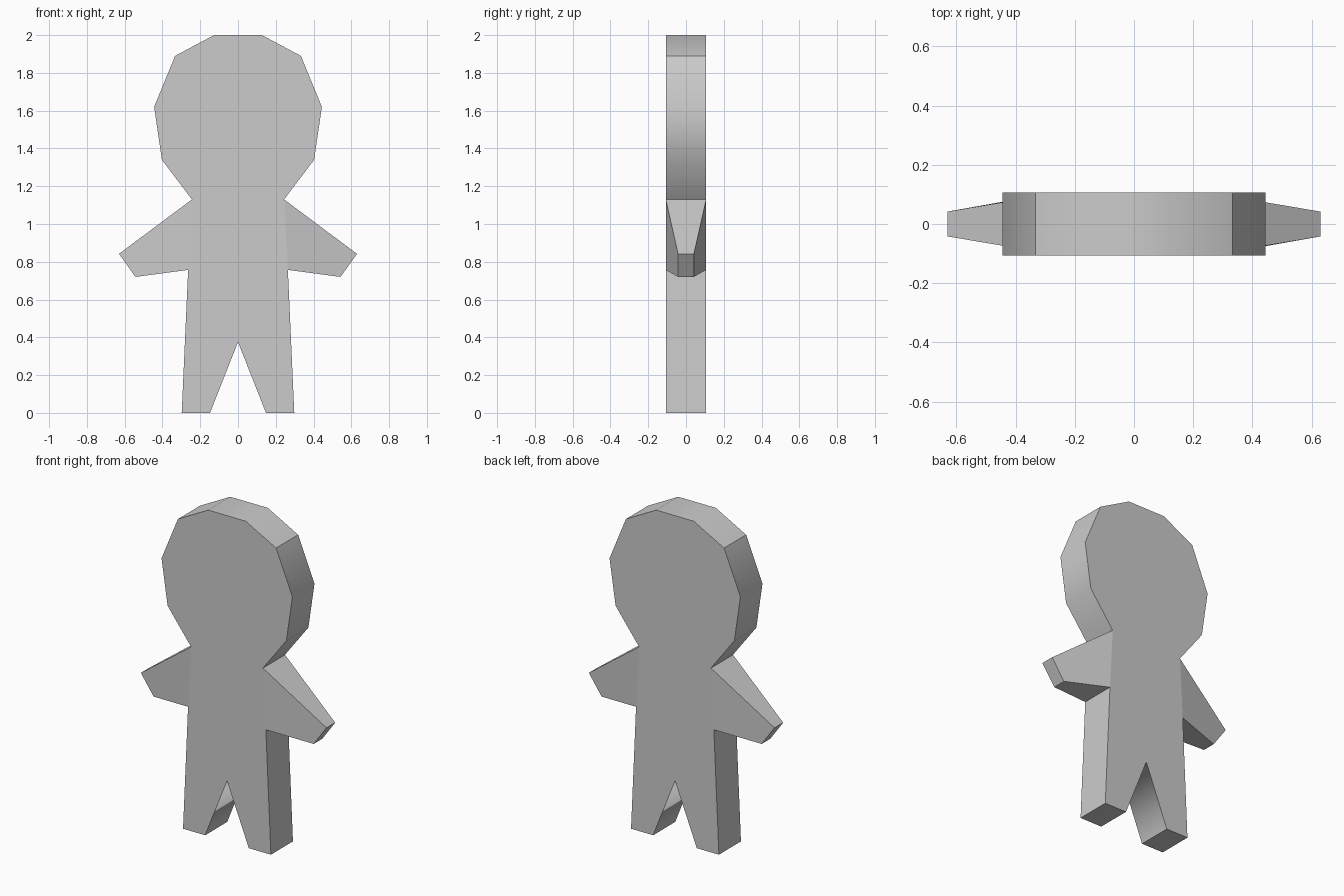
import bpy
import bmesh
from math import radians
from mathutils import Vector

cube = bpy.data.objects.get("Cube")
if cube:
    bpy.data.objects.remove(cube, do_unlink=True)

DEPTH = 0.107       # half thickness of the body
HAND_DEPTH = 0.042  # half thickness at the hand

# Left half of the outline, from the crown down to the inner foot
half = [(0.127, 2.0), (0.333, 1.89), (0.444, 1.62), (0.403, 1.34),
        (0.244, 1.13), (0.264, 0.757), (0.298, 0), (0.148, 0)]
crotch = (0, 0.375)
hand_top, hand_bottom = (0.63, 0.842), (0.543, 0.72)
outline = half + [crotch] + [(-x, z) for x, z in reversed(half)]

# Flat silhouette extruded into the head, torso and legs
bm = bmesh.new()
front = bm.faces.new([bm.verts.new((x, -DEPTH, z)) for x, z in outline])
solid = bmesh.ops.extrude_face_region(bm, geom=[front], use_keep_orig=True)
for v in solid["geom"]:
    if isinstance(v, bmesh.types.BMVert):
        v.co.y = DEPTH
bmesh.ops.recalc_face_normals(bm, faces=bm.faces)

# Arms: pull out the torso sides and taper them to the hands
arm_edges = set()
for side in (1, -1):
    middle = Vector((side * 0.254, 0, 0.9435))
    root = min(bm.faces, key=lambda f: (f.calc_center_median() - middle).length)
    arm_edges.update(root.edges)
    hand = bmesh.ops.extrude_discrete_faces(bm, faces=[root])["faces"][0]
    for v in hand.verts:
        x, z = hand_top if v.co.z > 0.94 else hand_bottom
        v.co = (side * x, HAND_DEPTH if v.co.y > 0 else -HAND_DEPTH, z)
bmesh.ops.recalc_face_normals(bm, faces=bm.faces)

# Smooth the soft bends of the rim and the crotch, keep the rest crisp
for f in bm.faces:
    f.smooth = True
for e in bm.edges:
    a, b = (v.co for v in e.verts)
    across = abs(a.y - b.y) > DEPTH
    at_crotch = across and abs(a.x) < 0.01
    soft = across and e.calc_face_angle(0) < radians(35)
    e.smooth = soft or at_crotch

mesh = bpy.data.meshes.new("figure_body")
bm.to_mesh(mesh)
bm.free()
body = bpy.data.objects.new("figure_body", mesh)
bpy.context.collection.objects.link(body)

# Single plain grey
grey = bpy.data.materials.new("light_grey")
grey.use_nodes = True
colour = (0.6, 0.6, 0.6, 1)
grey.diffuse_color = colour
grey.node_tree.nodes["Principled BSDF"].inputs["Base Color"].default_value = colour
mesh.materials.append(grey)
